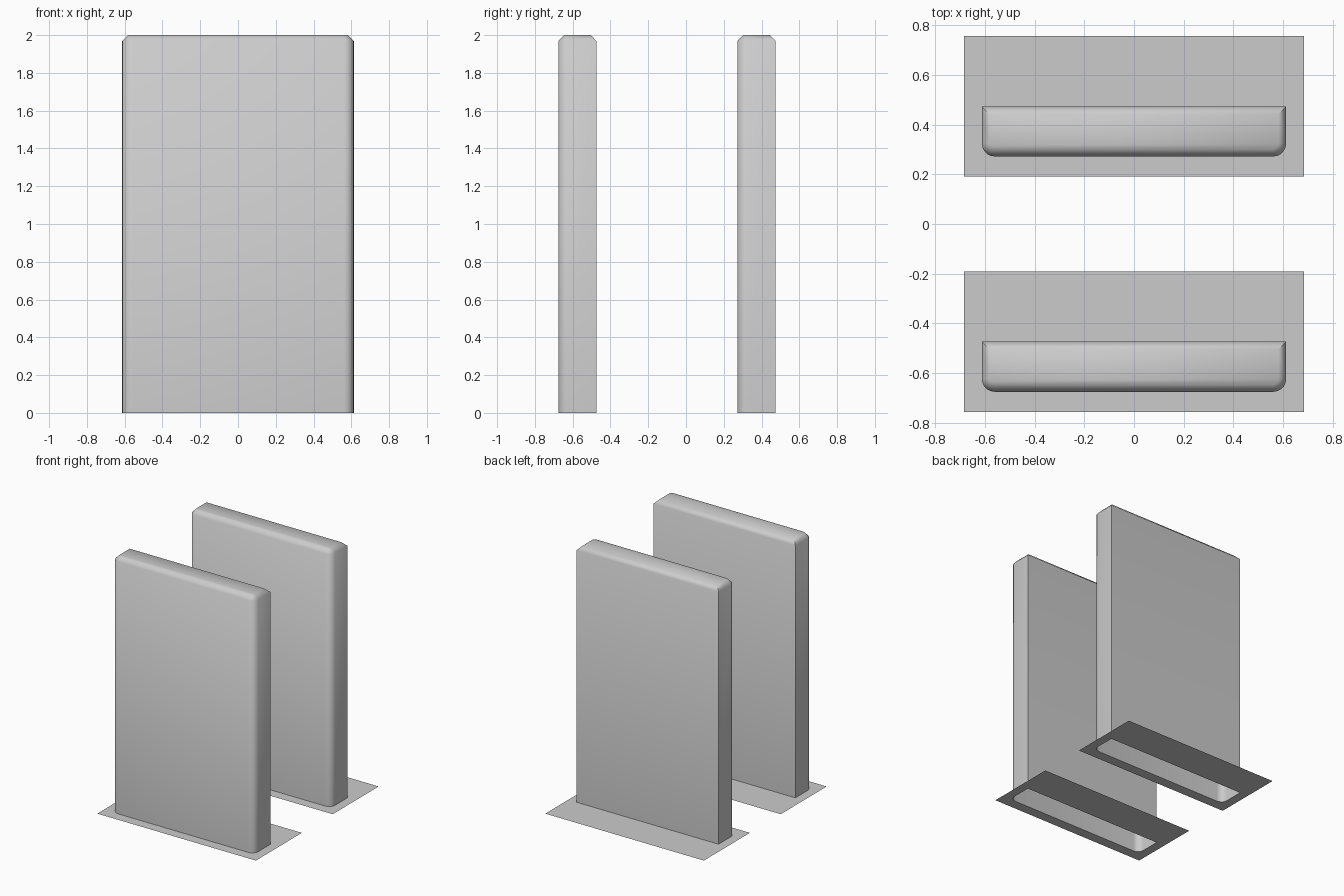
import bpy, bmesh, math

if "Cube" in bpy.data.objects:
    bpy.data.objects.remove(bpy.data.objects["Cube"])

HALF_W, DEPTH, HEIGHT = 0.613, 0.202, 2.0
ROUND, CHAMFER, STEPS = 0.052, 0.031, 5
BASE_W, BASE_D, OFFSET = 0.685, 0.2835, 0.474


def outline(inset):
    """Slab cross-section: square back corners, rounded front corners."""
    w, r = HALF_W - inset, ROUND - inset
    pts = [(w, -inset), (-w, -inset)]
    cx, cy = HALF_W - ROUND, -DEPTH + ROUND
    for side, start in ((-1, math.pi), (1, 1.5 * math.pi)):
        for i in range(STEPS + 1):
            a = start + i / STEPS * math.pi / 2
            pts.append((side * cx + r * math.cos(a), cy + r * math.sin(a)))
    return pts


def ring(bm, pts, z):
    return [bm.verts.new((x, y, z)) for x, y in pts]


def finish(bm, name, y):
    mesh = bpy.data.meshes.new(name)
    bm.to_mesh(mesh)
    bm.free()
    ob = bpy.data.objects.new(name, mesh)
    bpy.context.collection.objects.link(ob)
    ob.location.y = y
    return ob


def make_panel(name, y):
    # Upright slab with chamfered top, open underneath
    bm = bmesh.new()
    rings = [ring(bm, outline(0), 0), ring(bm, outline(0), HEIGHT - CHAMFER),
             ring(bm, outline(CHAMFER), HEIGHT)]
    n = len(rings[0])
    for lo, hi in zip(rings, rings[1:]):
        for i in range(n):
            j = (i + 1) % n
            bm.faces.new((lo[i], lo[j], hi[j], hi[i]))
    bm.faces.new(rings[-1])
    ob = finish(bm, name, y)
    bpy.ops.object.select_all(action='DESELECT')
    ob.select_set(True)
    bpy.context.view_layer.objects.active = ob
    bpy.ops.object.shade_smooth_by_angle(angle=math.radians(60))


def make_base(name, y):
    # Flat sheet around the foot, with a hole matching the slab outline
    bm = bmesh.new()
    corners = [(BASE_W, BASE_D), (-BASE_W, BASE_D), (-BASE_W, -BASE_D), (BASE_W, -BASE_D)]
    outer, inner = ring(bm, corners, 0), ring(bm, outline(0), 0)
    left = inner[2:3 + STEPS]
    right = inner[3 + STEPS:]
    bm.faces.new((outer[0], outer[1], inner[1], inner[0]))
    bm.faces.new((outer[1], outer[2], left[0], inner[1]))
    bm.faces.new((outer[2], outer[3], right[0], left[-1]))
    bm.faces.new((outer[3], outer[0], inner[0], right[-1]))
    for corner, arc in ((outer[2], left), (outer[3], right)):
        for a, b in zip(arc, arc[1:]):
            bm.faces.new((corner, b, a))
    bmesh.ops.recalc_face_normals(bm, faces=bm.faces)
    bm.normal_update()
    if bm.faces[:][0].normal.z < 0:
        bmesh.ops.reverse_faces(bm, faces=bm.faces)
    finish(bm, name, y)


for label, y in (("front", -OFFSET), ("back", OFFSET)):
    make_panel(label + "_panel", y)
    make_base(label + "_base", y)
